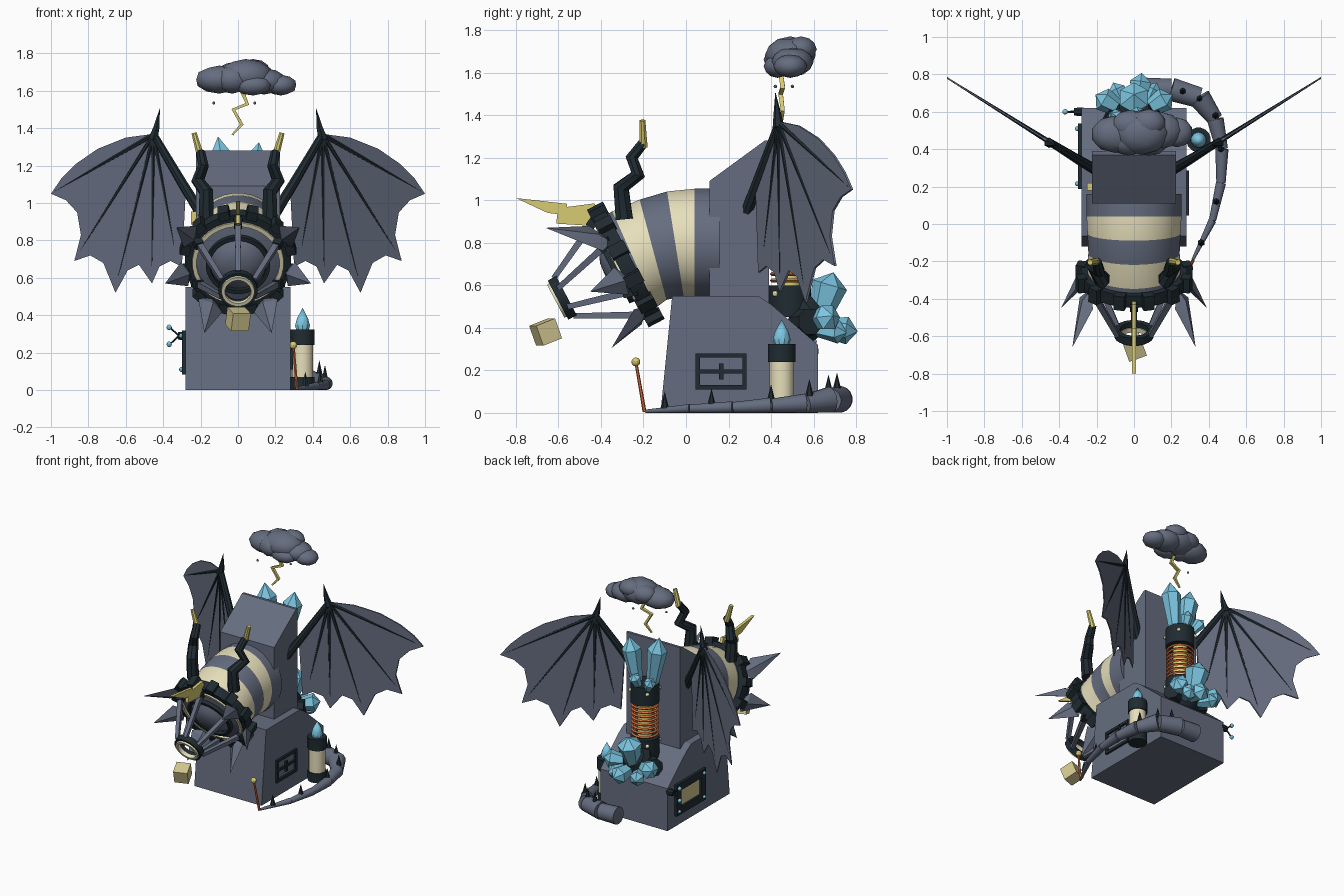
import bpy, bmesh, math
from mathutils import Vector as V

if "Cube" in bpy.data.objects:
    bpy.data.objects.remove(bpy.data.objects["Cube"])

def material(name, *rgb):
    m = bpy.data.materials.new(name)
    m.diffuse_color = (*rgb, 1)
    m.use_nodes = True
    m.node_tree.nodes["Principled BSDF"].inputs["Base Color"].default_value = m.diffuse_color
    return m

GREY = material("slate grey", .130, .152, .212)
DARK = material("dark iron", .014, .024, .031)
CREAM = material("cream", .80, .74, .50)
GOLD = material("gold", .68, .60, .17)
TAN = material("tan", .66, .58, .28)
BLUE = material("crystal blue", .20, .57, .76)
ORANGE = material("copper orange", .66, .16, .045)

def finish(name, bm, mats):
    bmesh.ops.remove_doubles(bm, verts=bm.verts, dist=1e-5)
    bmesh.ops.recalc_face_normals(bm, faces=bm.faces)
    me = bpy.data.meshes.new(name)
    bm.to_mesh(me)
    bm.free()
    for m in mats if isinstance(mats, list) else [mats]:
        me.materials.append(m)
    ob = bpy.data.objects.new(name, me)
    bpy.context.collection.objects.link(ob)
    return ob

def loft(name, rings, mats, n=12, loop=False, bands=None, ref=None):
    """Skin circles given as (centre, axis, radius)."""
    bm = bmesh.new()
    t0 = V(rings[0][1]).normalized()
    ref = ref or (V((1, 0, 0)) if abs(t0.x) < .8 else V((0, 0, 1)))
    rows = []
    for c, t, r in rings:
        t = V(t).normalized()
        u = (ref - t * ref.dot(t)).normalized()
        w = t.cross(u)
        rows.append([bm.verts.new(V(c) + (u * math.cos(a) + w * math.sin(a)) * max(r, 1e-6))
                     for a in (2 * math.pi * (i + .5) / n for i in range(n))])
    for k in range(len(rows) if loop else len(rows) - 1):
        a, b = rows[k], rows[(k + 1) % len(rows)]
        for i in range(n):
            f = bm.faces.new((a[i], a[(i + 1) % n], b[(i + 1) % n], b[i]))
            f.material_index = bands[k] if bands else 0
    if not loop:
        for row, k, r in ((rows[0], 0, rings[0][2]), (rows[-1], -1, rings[-1][2])):
            if r > 1e-4:
                bm.faces.new(row).material_index = bands[k] if bands else 0
    return finish(name, bm, mats)

def lathe(name, origin, axis, prof, mats, n=12, loop=False, bands=None):
    o, a = V(origin), V(axis).normalized()
    return loft(name, [(o + a * d, a, r) for d, r in prof], mats, n, loop, bands)

def tube(name, pts, radii, mat, n=6):
    p = [V(q) for q in pts]
    return loft(name, [(p[i], p[min(i + 1, len(p) - 1)] - p[max(i - 1, 0)], radii[i])
                       for i in range(len(p))], mat, n)

def prism(name, poly, place, d0, d1, mat):
    """Extrude a 2D outline; place(u, v, depth) maps it into space."""
    bm = bmesh.new()
    a, b = [[bm.verts.new(place(u, v, d)) for u, v in poly] for d in (d0, d1)]
    n = len(poly)
    bm.faces.new(a)
    bm.faces.new(b)
    for i in range(n):
        bm.faces.new((a[i], a[(i + 1) % n], b[(i + 1) % n], b[i]))
    return finish(name, bm, mat)

def side(u, v, d):
    return (d, u, v)

def box(name, c, s, mat, axes=None):
    ax = axes or (V((1, 0, 0)), V((0, 1, 0)), V((0, 0, 1)))
    q = [(-.5, -.5), (.5, -.5), (.5, .5), (-.5, .5)]
    return prism(name, q, lambda u, v, d: V(c) + ax[0] * u * s[0] + ax[1] * v * s[1] + ax[2] * d * s[2],
                 -.5, .5, mat)

def blade(name, a, b, w, h, across, mat):
    """Stretched octahedral leaf from a to b."""
    a, b = V(a), V(b)
    m, s = a.lerp(b, .25), V(across).normalized()
    k = (b - a).cross(s).normalized()
    bm = bmesh.new()
    q = [bm.verts.new(p) for p in (a, b, m + s * w, m + k * h, m - s * w, m - k * h)]
    for i in range(4):
        for e in (0, 1):
            bm.faces.new((q[e], q[2 + i], q[2 + (i + 1) % 4]))
    return finish(name, bm, mat)

def crystal(p, d, length, r):
    lathe("crystal", p, d, [(0, r * .6), (length * .72, r), (length, 0)], BLUE, 6)

# Base and tower
prism("base", [(-.12, 0), (.62, 0), (.62, .32), (.4, .51), (.34, .55), (-.065, .55)], side, -.28, .28, GREY)
prism("tower", [(.11, .5), (.39, .5), (.39, 1.28), (.37, 1.28), (.11, 1.09)], side, -.225, .225, GREY)

# Bent striped barrel
sections = [(.16, .80, .255, 0), (.04, .80, .255, 0), (-.05, .795, .25, 9), (-.155, .767, .245, 15),
            (-.245, .72, .25, 24), (-.29, .695, .25, 27.8)]
loft("barrel", [((0, y, z), (0, -math.cos(math.radians(t)), -math.sin(math.radians(t))), r)
                for y, z, r, t in sections], [GREY, CREAM], 32, bands=[0, 1, 0, 1, 0])

# Muzzle rings, cage and teeth share the tilted muzzle frame
C, N, UP, X = V((0, -.27, .705)), V((0, -.885, -.466)), V((0, -.466, .885)), V((1, 0, 0))
def muzzle(angle, r, d):
    a = math.radians(angle)
    return C + (X * math.cos(a) + UP * math.sin(a)) * r + N * d

lathe("muzzle_ring", C, N, [(-.02, .245), (-.02, .285), (.05, .285), (.05, .245)], DARK, 32, True)
lathe("cream_lip", C, N, [(0, .222), (0, .25), (.06, .245), (.06, .222)], CREAM, 32, True)
lathe("inner_collar", C, N, [(0, .165), (0, .224), (.045, .224), (.06, .165)], GREY, 32, True)
lathe("inner_ring", C, N, [(0, .15), (0, .175), (.085, .172), (.085, .15)], DARK, 32, True)
lathe("muzzle_dome", C, N, [(0, .155), (.06, .15), (.1, .11), (.12, .06), (.125, 0)], GREY, 24)
lathe("nozzle_ring", C, N, [(.33, .075), (.33, .105), (.375, .105), (.375, .075)], DARK, 20, True)
lathe("nozzle_trim", C, N, [(.36, .07), (.36, .093), (.387, .088), (.387, .07)], CREAM, 20, True)
for i in range(12):
    a = math.radians(i * 30 + 15)
    out = X * math.cos(a) + UP * math.sin(a)
    box("ring_tooth", muzzle(i * 30 + 15, .29, .015), (.05, .06, .085), DARK, (out, out.cross(N), N))
for i in range(6):
    a = i * 60 + 30
    tube("cage_strut", [muzzle(a, .26, .03), muzzle(a, .1, .345)], [.024, .018], GREY, 4)
    tube("strut_socket", [muzzle(a, .265, .02), muzzle(a, .235, .085)], [.034, .03], DARK, 4)

# Lightning crest and hanging cube
prism("lightning_crest", [(-.8, 1.01), (-.56, .983), (-.56, .968), (-.43, .985), (-.38, .875), (-.61, .89),
                          (-.605, .935), (-.65, .94)], side, -.011, .011, GOLD)
box("cube", (0, -.66, .38), (.1, .1, .1), TAN,
    (V((.94, .34, 0)), V((-.32, .88, .35)), V((.12, -.33, .936))))

# Small gold fitting on the tower side
box("side_fitting", (-.235, .2, .92), (.03, .04, .07), GOLD)

# Wings, horns and muzzle petals, mirrored
outline = [(.28, 1.05), (.45, 1.37), (.6, 1.35), (.75, 1.29), (.866, 1.21), (.945, 1.13), (1, 1.05), (.92, 1.015),
           (.86, .95), (.84, .83), (.875, .69), (.79, .72), (.72, .68), (.655, .52), (.59, .64), (.53, .67),
           (.46, .57), (.42, .66), (.36, .69), (.3, .66)]
def wing_y(x):
    return .30 + (x - .23) * .625
for s in (-1, 1):
    prism("wing_membrane", outline, lambda u, v, d: (s * u, wing_y(u) + d, v), -.005, .005, GREY)
    joint = (s * .45, wing_y(.45), 1.365)
    for x, z in ((.99, 1.055), (.87, .7), (.655, .54), (.46, .59), (.33, .72)):
        tube("wing_bone", [joint, (s * x, wing_y(x), z)], [.014, .004], DARK, 6)
    tube("wing_arm", [(s * .19, .28, .93), (s * .3, .345, 1.11), joint], [.03, .026, .02], DARK, 8)
    tube("wing_claw", [(s * .455, .435, 1.34), (s * .437, .43, 1.4), (s * .417, .42, 1.51)], [.028, .019, 0], DARK, 6)
    tube("horn", [(s * .17, -.29, .91), (s * .17, -.305, 1.06), (s * .215, -.225, 1.12), (s * .185, -.255, 1.2),
                  (s * .2, -.2, 1.27)], [.044, .04, .036, .031, .026], DARK, 8)
    tube("horn_tip", [(s * .2, -.2, 1.25), (s * .235, -.205, 1.375)], [.021, .015], GOLD, 8)
    for ang, tip in ((28, (.33, -.66, .87)), (-15, (.39, -.45, .57)), (-58, (.18, -.35, .305))):
        root = muzzle(ang, .26, .02)
        a = math.radians(ang)
        blade("muzzle_petal", (s * root.x, root.y, root.z), (s * tip[0], tip[1], tip[2]), .075, .032,
              -X * s * math.sin(a) + UP * math.cos(a), GREY)

# Storm cloud, bolt and drops
for x, y, z, a, b, c in ((.04, .49, 1.68, .15, .12, .09), (-.1, .48, 1.66, .13, .1, .075), (.14, .5, 1.65, .12, .1, .07),
                         (.23, .49, 1.63, .085, .08, .055), (.08, .54, 1.71, .09, .075, .06),
                         (-.03, .45, 1.66, .1, .085, .075), (.08, .43, 1.63, .1, .065, .055),
                         (-.02, .53, 1.69, .1, .08, .065)):
    bm = bmesh.new()
    bmesh.ops.create_icosphere(bm, subdivisions=2, radius=1)
    for v in bm.verts:
        v.co = V((x + v.co.x * a, y + v.co.y * b, z + v.co.z * c))
    finish("cloud_puff", bm, GREY)
tube("cloud_bolt", [(.02, .445, 1.6), (.05, .455, 1.53), (-.025, .445, 1.5), (.02, .455, 1.42), (-.03, .45, 1.365)],
     [.015, .015, .015, .013, .007], GOLD, 4)

def ball(name, c, r, mat):
    bm = bmesh.new()
    bmesh.ops.create_uvsphere(bm, u_segments=10, v_segments=6, radius=r)
    bmesh.ops.translate(bm, verts=bm.verts, vec=c)
    finish(name, bm, mat)
for x, y in ((-.13, .42), (.09, .5)):
    ball("rain_drop", (x, y, 1.535), .008, GREY)

# Rear coil with crystal cap
K = (0, .49, 0)
lathe("coil_base", K, (0, 0, 1), [(.45, .1), (.6, .1)], DARK, 20)
lathe("coil_core", K, (0, 0, 1), [(.58, .05), (.9, .05)], GOLD, 16)
lathe("coil_cap", K, (0, 0, 1), [(.86, .1), (1.0, .1)], DARK, 20)
for i in range(8):
    lathe("coil_winding", K, (0, 0, 1), [(.622 + i * .031 + .009 * math.sin(q), .088 + .009 * math.cos(q))
          for q in (0, math.pi / 2, math.pi, math.pi * 1.5)], ORANGE, 20, True)
for i in range(4):
    q = math.pi / 2 * i + math.pi / 4
    for z in (.56, .95):
        ball("coil_rivet", (.1 * math.cos(q), .49 + .1 * math.sin(q), z), .014, CREAM)
for p, d, l, r in (((-.05, .47, 1), (-.16, 0, 1), .36, .07), ((.06, .5, 1), (.16, .05, 1), .33, .068),
                   ((.01, .55, .98), (.1, .45, 1), .13, .042), ((-.06, .54, .98), (-.6, .5, 1), .13, .042)):
    crystal(p, d, l, r)

# Crystal cluster on the rear slope
lathe("crystal_mount", (0, .52, .41), (0, .75, .6), [(0, .11), (.1, .11), (.14, .08)], DARK, 12)
for s in (-1, 1):
    lathe("crystal_socket", (s * .06, .54, .42), (s, .5, .1), [(0, .07), (.1, .065)], DARK, 8)
for p, d, l, r in (((0, .63, .45), (0, .3, 1), .22, .085), ((.02, .63, .4), (.12, 1, -.1), .18, .065),
                   ((-.07, .61, .43), (-1, .6, .2), .16, .065), ((.07, .61, .43), (1, .6, .2), .16, .065),
                   ((.06, .62, .39), (.45, 1, -.1), .15, .055), ((-.05, .62, .39), (-.45, 1, -.1), .15, .055)):
    crystal(p, d, l, r)

# Side window and hatch
def frame(x, y0, y1, z0, z1, w):
    for y, z, sy, sz in (((y0 + y1) / 2, z0, y1 - y0 + w, w), ((y0 + y1) / 2, z1, y1 - y0 + w, w),
                         (y0, (z0 + z1) / 2, w, z1 - z0), (y1, (z0 + z1) / 2, w, z1 - z0)):
        box("side_frame", (x, y, z), (.03, sy, sz), DARK)
frame(.28, .055, .275, .12, .27, .02)
box("window_bar", (.28, .165, .195), (.022, .22, .018), DARK)
box("window_latch", (.28, .165, .195), (.03, .022, .075), DARK)
frame(-.285, .215, .51, .11, .29, .055)
box("hatch_panel", (-.28, .362, .2), (.008, .26, .16), TAN)
for y in (.215, .51):
    for z in (.11, .29):
        ball("hatch_bolt", (-.303, y, z), .013, BLUE)

# Forked antenna
tube("antenna_hub", [(-.27, .6, .29), (-.32, .6, .29)], [.026, .022], DARK, 8)
for z in (.335, .245):
    tube("antenna_rod", [(-.315, .6, .29), (-.365, .6, z)], [.006, .005], DARK, 6)
    ball("antenna_knob", (-.368, .6, z), .015, BLUE)

# Canister with crystal flame
lathe("canister", (.345, .45, 0), (0, 0, 1), [(0, .065), (.07, .065), (.07, .058), (.24, .058), (.24, .066), (.325, .066)],
      [DARK, CREAM], 16, bands=[0, 0, 1, 0, 0])
lathe("canister_flame", (.345, .45, .32), (0, 0, 1), [(0, .035), (.025, .042), (.06, .032), (.12, 0)], BLUE, 10)

# Segmented tail, spines and tip rod
tail = [(.06, .72), (.2, .72), (.35, .675), (.435, .56), (.47, .4), (.465, .22), (.42, .02), (.315, -.19)]
rad = [.06, .06, .058, .043, .034, .026, .02, .008]
for i in range(7):
    (x0, y0), (x1, y1) = tail[i], tail[i + 1]
    a, b = rad[i] * 1.06, rad[i + 1]
    tube("tail_segment", [(x0, y0, a), (x1, y1, b)], [a, b * .97], GREY, 16)
for x, y, z in ((.26, .71, .11), (.35, .67, .1), (.435, .58, .08), (.465, .4, .055), (.44, .12, .035), (.36, -.1, .02)):
    lathe("tail_spine", (x, y, z), (0, 0, 1), [(0, .02), (.08, 0)], DARK, 6)
tube("tail_rod", [(.315, -.195, .005), (.297, -.235, .235)], [.009, .007], ORANGE, 6)
ball("rod_knob", (.296, -.236, .24), .021, GOLD)

for ob in bpy.context.scene.objects:
    ob.select_set(True)
    bpy.context.view_layer.objects.active = ob
bpy.ops.object.shade_smooth_by_angle(angle=math.radians(32))
